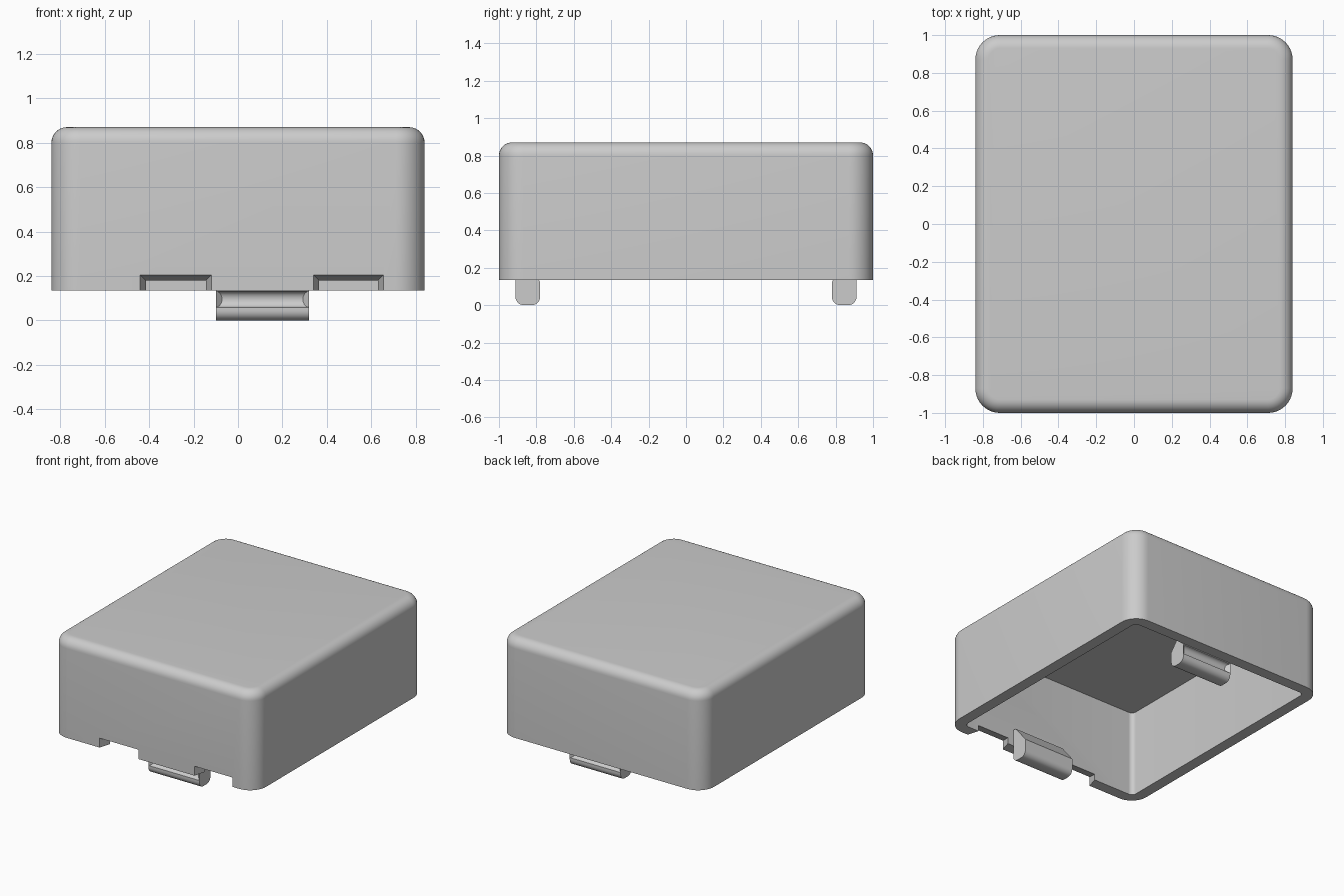
import bpy, bmesh, math
from mathutils import Vector

cube = bpy.data.objects.get("Cube")
if cube:
    bpy.data.objects.remove(cube, do_unlink=True)

HX, HY, BASE, TOP, WALL = 0.84, 1.0, 0.135, 0.87, 0.085
CLIP_X0, CLIP_X1 = -0.10, 0.32

grey = bpy.data.materials.new("plain_grey")
grey.use_nodes = True
colour = (0.6, 0.6, 0.6, 1)
grey.diffuse_color = colour
grey.node_tree.nodes["Principled BSDF"].inputs["Base Color"].default_value = colour


def finish(name, bm):
    bmesh.ops.recalc_face_normals(bm, faces=bm.faces)
    mesh = bpy.data.meshes.new(name)
    bm.to_mesh(mesh)
    bm.free()
    mesh.materials.append(grey)
    obj = bpy.data.objects.new(name, mesh)
    bpy.context.collection.objects.link(obj)
    return obj


def rounded_box(name, hx, hy, z0, z1, corner, top=0):
    bm = bmesh.new()
    bmesh.ops.create_cube(bm, size=2)
    for v in bm.verts:
        v.co = Vector((v.co.x * hx, v.co.y * hy, z1 if v.co.z > 0 else z0))
    upright = [e for e in bm.edges if abs(e.verts[0].co.z - e.verts[1].co.z) > 0.1]
    bmesh.ops.bevel(bm, geom=upright, offset=corner, segments=10, profile=0.5, affect='EDGES')
    if top:
        rim = [e for e in bm.edges if all(v.co.z > z1 - 0.001 for v in e.verts)]
        bmesh.ops.bevel(bm, geom=rim, offset=top, segments=8, profile=0.5, affect='EDGES')
    return finish(name, bm)


def loft(name, loops):
    """Closed solid through matching loops of points."""
    bm = bmesh.new()
    rings = [[bm.verts.new(p) for p in loop] for loop in loops]
    n = len(rings[0])
    for a, b in zip(rings, rings[1:]):
        for i in range(n):
            j = (i + 1) % n
            bm.faces.new((a[i], a[j], b[j], b[i]))
    bm.faces.new(rings[0])
    bm.faces.new(rings[-1])
    return finish(name, bm)


def cut(obj, cutter):
    cutter.hide_render = True
    mod = obj.modifiers.new("cut", 'BOOLEAN')
    mod.operation, mod.solver, mod.object = 'DIFFERENCE', 'EXACT', cutter
    bpy.context.view_layer.objects.active = obj
    bpy.ops.object.modifier_apply(modifier=mod.name)
    bpy.data.objects.remove(cutter, do_unlink=True)


def smooth(obj):
    bpy.ops.object.select_all(action='DESELECT')
    obj.select_set(True)
    bpy.context.view_layer.objects.active = obj
    bpy.ops.object.shade_smooth_by_angle(angle=math.radians(30))


# Hollow cover, open underneath
cover = rounded_box("cover", HX, HY, BASE, TOP, 0.13, 0.07)
cut(cover, rounded_box("cavity_cutter", HX - WALL, HY - WALL, BASE - 0.1, TOP - WALL, 0.035))

# Two notches in the front rim, flaring outwards
for x0, x1 in ((-0.44, -0.12), (0.34, 0.655)):
    def opening(y, inset):
        a, b, t = x0 + inset, x1 - inset, 0.205 - inset
        return [(a, y, 0.1), (b, y, 0.1), (b, y, t), (a, y, t)]
    cut(cover, loft("notch_cutter", [opening(-HY - 0.02, -0.006), opening(-HY + WALL + 0.02, 0.031)]))
smooth(cover)


# Snap clips: rounded foot, inner gusset and a grooved outer face
def arc(cy, cz, r, a0, a1, steps=6):
    angles = [math.radians(a0 + (a1 - a0) * i / steps) for i in range(steps + 1)]
    return [(cy + r * math.cos(a), cz + r * math.sin(a)) for a in angles]


OUT, IN, R = 0.912, 0.78, 0.045


def clip(name, side):
    foot = arc(OUT - R, R, R, 0, -90) + arc(IN + R, R, R, -90, -180)
    profile = foot + [(IN, 0.125), (0.885, 0.255), (OUT, 0.255)]
    obj = loft(name, [[(x, side * y, z) for y, z in profile] for x in (CLIP_X0, CLIP_X1)])
    # Groove whose ends slope in with depth
    depth = 0.028
    groove = arc(OUT, 0.095, 0.036, 90, 270, 10)
    groove = [(OUT - (OUT - y) * depth / 0.036, z) for y, z in groove] + [(OUT + 0.01, 0.059), (OUT + 0.01, 0.131)]
    ends = [[(x + s * (OUT - y), side * y, z) for y, z in groove]
            for x, s in ((CLIP_X0, 1), (CLIP_X1, -1))]
    cut(obj, loft("groove_cutter", ends))
    smooth(obj)


clip("front_clip", -1)
clip("back_clip", 1)
